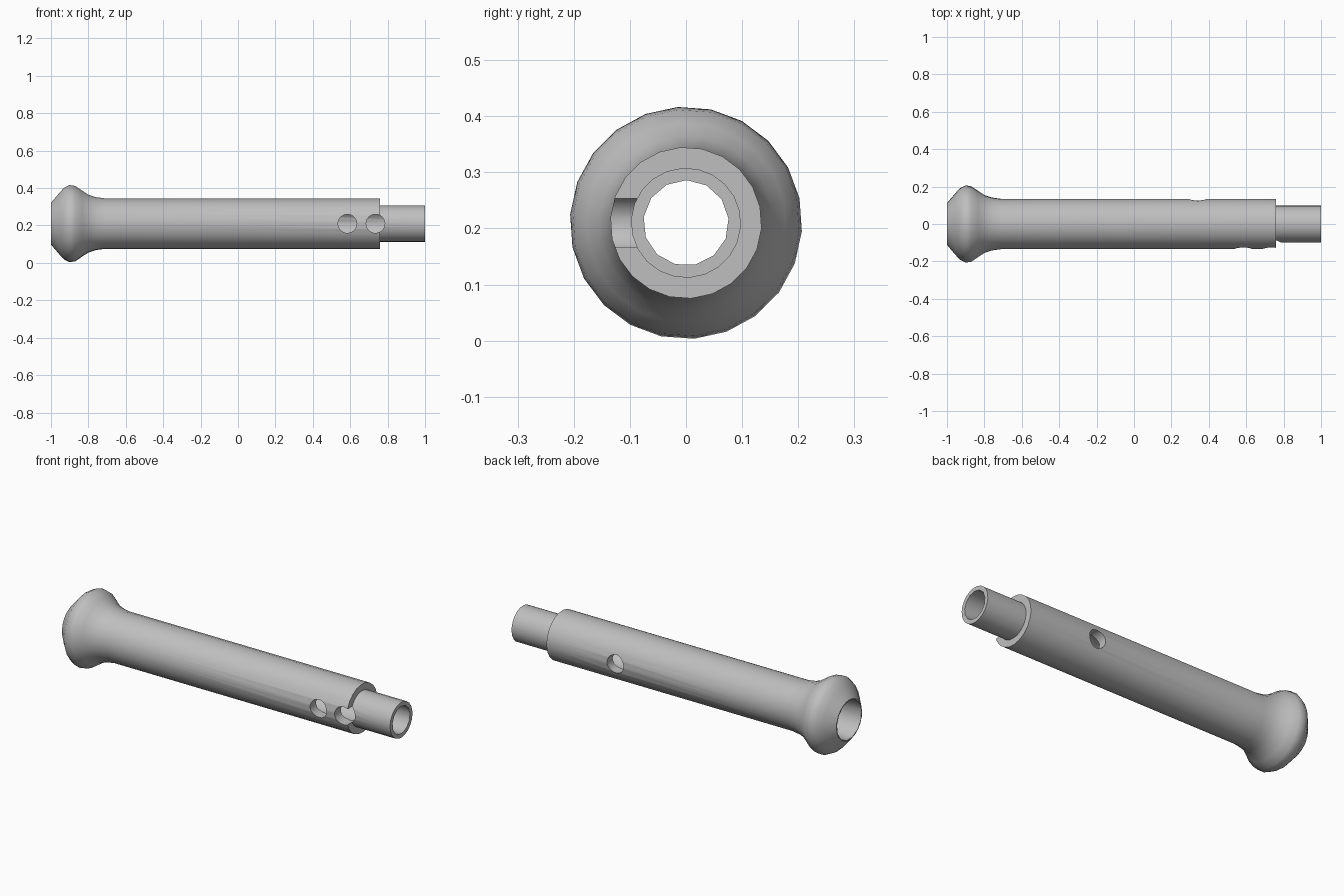
import bpy, bmesh
from math import sin, cos, pi, radians

cube = bpy.data.objects.get("Cube")
if cube:
    bpy.data.objects.remove(cube, do_unlink=True)

AXIS_Z = 0.21

grey = bpy.data.materials.new("plain_grey")
grey.use_nodes = True
grey.diffuse_color = (0.52, 0.52, 0.52, 1)
grey.node_tree.nodes["Principled BSDF"].inputs["Base Color"].default_value = (0.52, 0.52, 0.52, 1)


def lathe(name, profile, sides, phase=0.0, along="X"):
    """Closed solid turned from (position, radius) pairs along X or Y."""
    bm = bmesh.new()
    rings = []
    for pos, r in profile:
        ring = []
        for i in range(sides):
            a = radians(phase) + 2 * pi * i / sides
            u, v = r * cos(a), r * sin(a)
            ring.append(bm.verts.new((pos, u, v) if along == "X" else (u, pos, v)))
        rings.append(ring)
    for a, b in zip(rings, rings[1:]):
        for i in range(sides):
            j = (i + 1) % sides
            bm.faces.new((a[i], a[j], b[j], b[i]))
    bm.faces.new(rings[0])
    bm.faces.new(rings[-1])
    bmesh.ops.recalc_face_normals(bm, faces=bm.faces)
    mesh = bpy.data.meshes.new(name)
    bm.to_mesh(mesh)
    bm.free()
    mesh.materials.append(grey)
    ob = bpy.data.objects.new(name, mesh)
    bpy.context.collection.objects.link(ob)
    ob.location.z = AXIS_Z
    return ob


def cut(target, cutter):
    """Subtract the cutter, then discard it."""
    mod = target.modifiers.new("cut", "BOOLEAN")
    mod.operation = "DIFFERENCE"
    mod.solver = "EXACT"
    mod.object = cutter
    bpy.context.view_layer.objects.active = target
    bpy.ops.object.modifier_apply(modifier=mod.name)
    bpy.data.objects.remove(cutter, do_unlink=True)


# Flared knob, long barrel and narrow tenon in one turned body
body = lathe("flared_tube", [
    (-1.0, 0.112), (-0.955, 0.165), (-0.93, 0.192), (-0.9, 0.207),
    (-0.87, 0.202), (-0.835, 0.178), (-0.8, 0.155), (-0.76, 0.142),
    (-0.71, 0.135), (0.76, 0.135), (0.76, 0.098), (1.0, 0.098)],
    22, phase=94)

# Tapered bore through the whole length
cut(body, lathe("bore_cutter", [(-1.01, 0.108), (1.01, 0.076)], 13, phase=89))

# Two front holes, the second breaking the shoulder, and one back hole
for x, side in ((0.585, -1), (0.735, -1), (0.34, 1)):
    hole = lathe("hole_cutter", [(0.03 * side, 0.05), (0.2 * side, 0.05)], 24, along="Y")
    hole.location.x = x
    cut(body, hole)

# Smooth turned surfaces with crisp rims
bpy.ops.object.select_all(action="DESELECT")
body.select_set(True)
bpy.context.view_layer.objects.active = body
bpy.ops.object.shade_smooth_by_angle(angle=radians(38))
